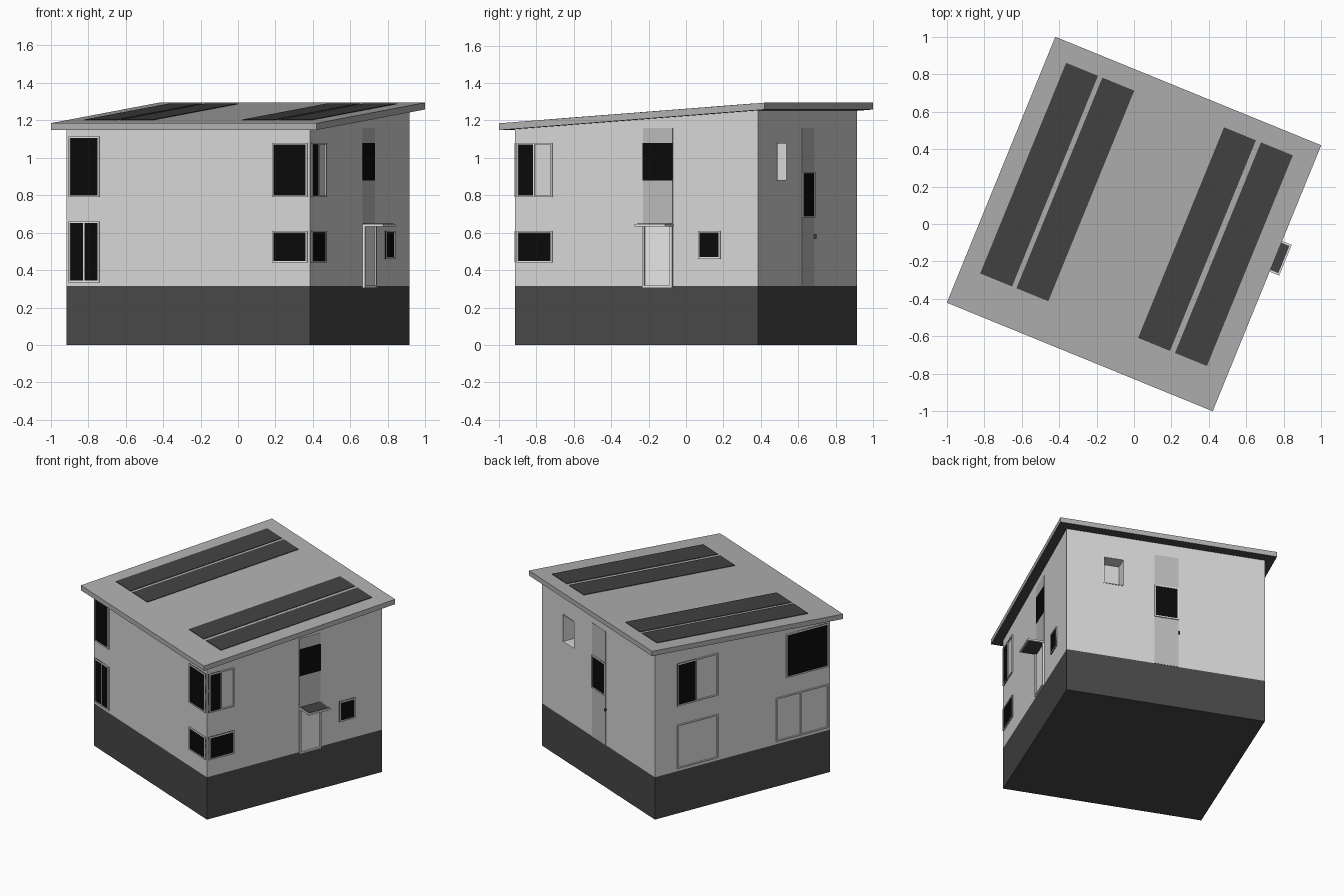
import bpy, bmesh, math
from mathutils import Matrix

if "Cube" in bpy.data.objects:
    bpy.data.objects.remove(bpy.data.objects["Cube"])

ANGLE = math.radians(-22.2)      # the whole house is turned on its plot
W, R, SLOPE = 0.702, 0.767, 0.0717   # half wall width, half roof width, roof pitch
SPIN = Matrix.Rotation(ANGLE, 4, 'Z')


def material(name, r, g=None, b=None):
    m = bpy.data.materials.new(name)
    m.diffuse_color = (r, r if g is None else g, r if b is None else b, 1)
    m.use_nodes = True
    m.node_tree.nodes["Principled BSDF"].inputs["Base Color"].default_value = m.diffuse_color
    return m


WALL = material("wall_render", 0.68)
BASE = material("dark_plinth", 0.065)
ROOF = material("roof_grey", 0.44)
SOLAR = material("solar_panel", 0.055)
STRIPE = material("stripe_grey", 0.50)
GLASS = material("black_glass", 0.003)
FRAME = material("white_frame", 0.82)


def box(name, u, v, z, mat, pitch=0.0):
    """Box in house coordinates; the pitch shears its upper side (or both sides) with the roof."""
    bm = bmesh.new()
    bmesh.ops.create_cube(bm, size=1)
    low, high = pitch if isinstance(pitch, tuple) else (pitch, pitch)
    for p in bm.verts:
        top = p.co.z > 0
        x, y = u[p.co.x > 0], v[p.co.y > 0]
        p.co = (x, y, z[top] + y * (high if top else low))
    bmesh.ops.recalc_face_normals(bm, faces=bm.faces)
    bm.transform(SPIN)
    me = bpy.data.meshes.new(name)
    bm.to_mesh(me)
    bm.free()
    me.materials.append(mat)
    ob = bpy.data.objects.new(name, me)
    bpy.context.collection.objects.link(ob)
    return ob


def on_wall(name, side, a, z, mat, out=0.004, back=-0.004):
    """Plate on one wall: a = range along the wall, out = how far it stands proud."""
    near, far = W + back, W + out
    pos, neg = (near, far), (-far, -near)
    u, v = {"front": (a, neg), "back": (a, pos), "right": (pos, a), "left": (neg, a)}[side]
    return box(name, u, v, z, mat)


def frame(name, side, a, z, bars=(), t=0.009, out=0.008):
    """Thin frame round an opening, with optional upright bars."""
    for x in (a[0], a[1] - t, *bars):
        on_wall(name + "_upright", side, (x, x + t), z, FRAME, out)
    for h in (z[0], z[1] - t):
        on_wall(name + "_rail", side, a, (h, h + t), FRAME, out)


def window(name, side, a, z, bars=(), glass=None):
    """Framed window; glass gives the dark part if it is not the full width."""
    on_wall(name + "_glass", side, glass or a, z, GLASS)
    frame(name, side, a, z, bars)


# Plinth and walls
box("plinth", (-W, W), (-W, W), (0, 0.315), BASE)
walls = box("walls", (-W, W), (-W, W), (0.315, 1.208), WALL, (0, SLOPE))

# Open niche in the back wall
cutter = box("niche_cutter", (0.30, 0.438), (W - 0.10, W + 0.1), (0.88, 1.08), WALL)
cutter.hide_render = True
cutter.hide_viewport = True
cut = walls.modifiers.new("niche", 'BOOLEAN')
cut.operation, cut.object, cut.solver = 'DIFFERENCE', cutter, 'EXACT'

# Roof slab with dark soffit
roof = box("roof", (-R, R), (-R, R), (1.2035, 1.24), ROOF, SLOPE)
roof.data.materials.append(BASE)
for f in roof.data.polygons:
    if f.normal.z < -0.5:
        f.material_index = 1

# Four solar strips
for u0 in (-0.661, -0.452, 0.250, 0.463):
    box("solar_strip", (u0, u0 + 0.184), (-0.555, 0.660), (1.236, 1.244), SOLAR, SLOPE)

# Front wall
E = 0.688                          # corner windows stop just short of the corner
window("front_left_upper", "front", (-E, -0.513), (0.79, 1.115))
window("front_left_lower", "front", (-E, -0.513), (0.335, 0.66), bars=(-0.605,))
window("front_right_upper", "front", (0.486, E), (0.79, 1.08))
window("front_right_lower", "front", (0.486, E), (0.44, 0.61))

# Right wall
window("right_corner_upper", "right", (-E, -0.485), (0.79, 1.08), (-0.595,), (-E, -0.59))
window("right_corner_lower", "right", (-E, -0.485), (0.44, 0.61))
window("right_small", "right", (0.36, 0.486), (0.46, 0.61))
on_wall("right_stripe", "right", (0.038, 0.21), (0.315, 1.16), STRIPE, 0.002)
on_wall("right_stair_glass", "right", (0.038, 0.21), (0.88, 1.08), GLASS)
on_wall("front_door", "right", (0.043, 0.205), (0.315, 0.64), FRAME, 0.004)
frame("door_frame", "right", (0.038, 0.21), (0.305, 0.645), t=0.012, out=0.014)

# Door canopy: white rim round a dark sheet
box("canopy", (W, 0.822), (0.038, 0.215), (0.634, 0.646), FRAME)
box("canopy_sheet", (W, 0.813), (0.048, 0.205), (0.632, 0.649), SOLAR)

# Back wall
on_wall("back_stripe", "back", (-0.09, 0.08), (0.315, 1.16), STRIPE, 0.002)
window("back_stair", "back", (-0.09, 0.08), (0.68, 0.925))
on_wall("back_door_handle", "back", (-0.096, -0.088), (0.57, 0.59), BASE, 0.012)
frame("niche_frame", "back", (0.297, 0.441), (0.877, 1.083), t=0.005, out=0.003)

# Left wall
window("left_corner_upper", "left", (-E, -0.349), (0.79, 1.115))
frame("left_corner_lower", "left", (-E, -0.269), (0.335, 0.66), bars=(-0.47,))
window("left_rear_upper", "left", (0.197, 0.525), (0.80, 1.115), (0.368,), (0.373, 0.525))
frame("left_rear_lower", "left", (0.197, 0.525), (0.335, 0.66))
